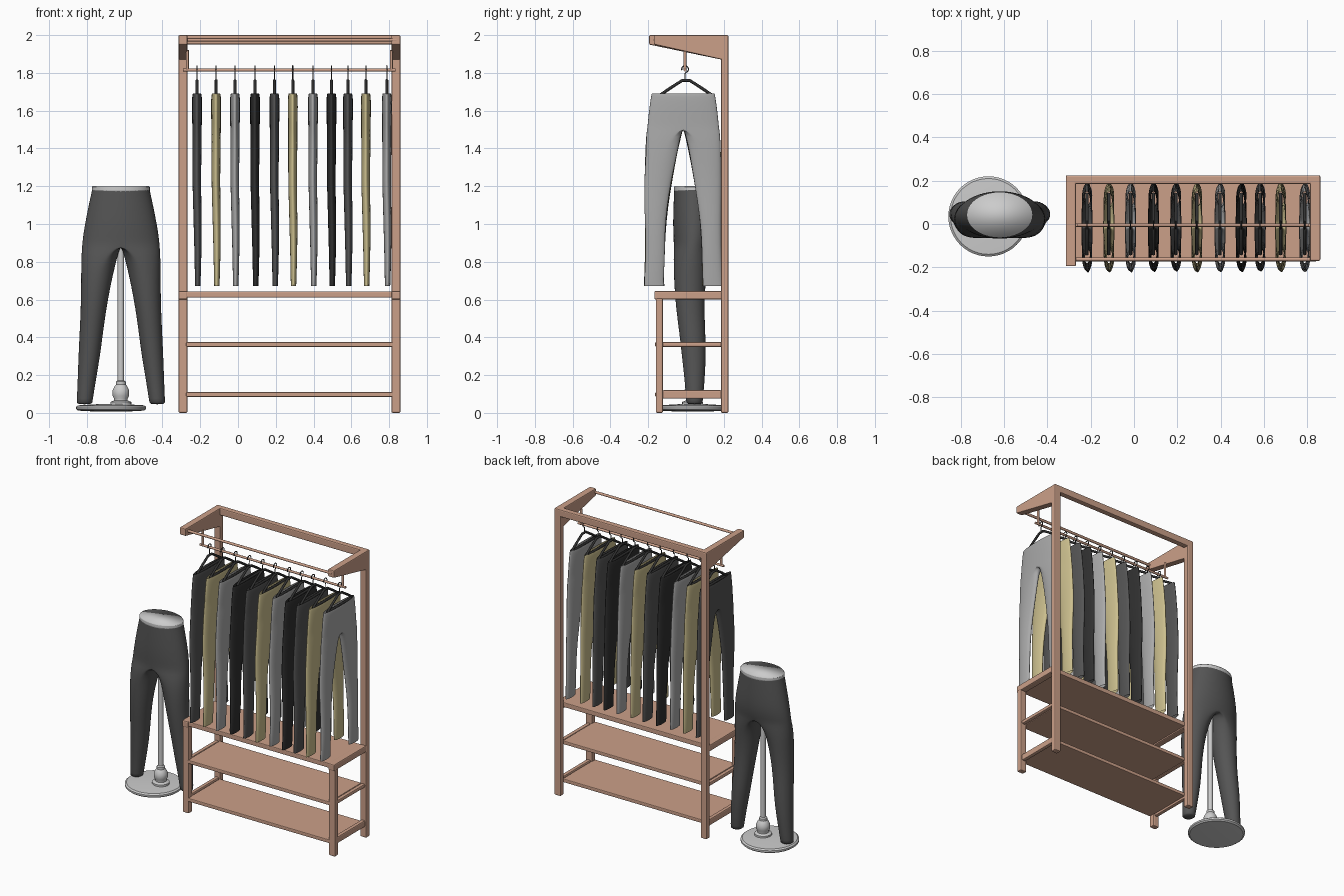
import bpy, bmesh, math, random
from mathutils import Vector

if "Cube" in bpy.data.objects:
    bpy.data.objects.remove(bpy.data.objects["Cube"])

random.seed(4)
scene = bpy.context.scene


def mat(name, r, g, b):
    m = bpy.data.materials.new(name)
    m.diffuse_color = (r, g, b, 1)
    m.use_nodes = True
    m.node_tree.nodes["Principled BSDF"].inputs["Base Color"].default_value = m.diffuse_color
    return m


WOOD = mat("wood", .60, .35, .25)
DARK = mat("charcoal_cloth", .09, .09, .09)
BLACK = mat("black_cloth", .03, .03, .03)
GREY = mat("grey_cloth", .40, .40, .40)
KHAKI = mat("khaki_cloth", .60, .52, .27)


def add(name, mesh, material=None, loc=(0, 0, 0)):
    ob = bpy.data.objects.new(name, mesh)
    scene.collection.objects.link(ob)
    ob.location = loc
    if material:
        mesh.materials.clear()
        mesh.materials.append(material)
    return ob


def finish(bm, name, material=None, smooth=False):
    bmesh.ops.recalc_face_normals(bm, faces=bm.faces)
    for f in bm.faces:
        f.smooth = smooth
    me = bpy.data.meshes.new(name)
    bm.to_mesh(me)
    bm.free()
    return add(name, me, material)


def soften(ob, w):
    b = ob.modifiers.new("bevel", 'BEVEL')
    b.width, b.segments = w, 2


def box(name, x0, x1, y0, y1, z0, z1, w=.007):
    bm = bmesh.new()
    bmesh.ops.create_cube(bm, size=1)
    for v in bm.verts:
        v.co = ((x0 + x1) / 2 + v.co.x * (x1 - x0), (y0 + y1) / 2 + v.co.y * (y1 - y0),
                (z0 + z1) / 2 + v.co.z * (z1 - z0))
    soften(finish(bm, name, WOOD), w)


def tube_mesh(name, paths, radius):
    cu = bpy.data.curves.new(name, 'CURVE')
    cu.dimensions = '3D'
    cu.bevel_depth, cu.bevel_resolution, cu.use_fill_caps = radius, 2, True
    for pts in paths:
        s = cu.splines.new('POLY')
        s.points.add(len(pts) - 1)
        for p, q in zip(s.points, pts):
            p.co = (*q, 1)
    ob = add(name, cu)
    bpy.context.view_layer.update()
    me = bpy.data.meshes.new_from_object(ob.evaluated_get(bpy.context.evaluated_depsgraph_get()))
    bpy.data.objects.remove(ob)
    for p in me.polygons:
        p.use_smooth = len(p.vertices) == 4
    return me


def lathe(name, profile, loc, n=40):
    bm = bmesh.new()
    rings = [[bm.verts.new((r * math.cos(2 * math.pi * k / n), r * math.sin(2 * math.pi * k / n), z))
              for k in range(n)] for r, z in profile]
    for a, b in zip(rings, rings[1:]):
        for k in range(n):
            bm.faces.new((a[k], a[(k + 1) % n], b[(k + 1) % n], b[k]))
    bm.faces.new(rings[0])
    bm.faces.new(rings[-1])
    ob = finish(bm, name, None)
    ob.location = loc
    return ob


def trousers(name, rings, material, jitter=0, cap=False, n=24):
    """Two mirrored legs; ring = z, inner edge, outer edge, depth centre, half depth, roundness.
    Roundness 0 is a half ellipse closed on the centre plane (above the crotch)."""
    bm = bmesh.new()
    for s in (-1, 1):
        loops = []
        for z, i, o, vc, d, b in rings:
            m = i + (o - i) * b / 2
            j = random.uniform(-jitter, jitter) if b else 0
            lp = []
            for k in range(n):
                a = 2 * math.pi * k / n
                c = math.cos(a)
                if abs(c) < 1e-6:
                    c = 0
                u = m + c * ((o - m) if c > 0 else (m - i))
                lp.append(bm.verts.new((s * (u + j), vc + d * math.sin(a), z)))
            loops.append(lp)
        for r in range(len(rings) - 1):
            for k in range(n):
                inner = math.cos(2 * math.pi * (k + .5) / n) < 0
                if inner and rings[r][5] == 0 and rings[r + 1][5] == 0:
                    continue
                k2 = (k + 1) % n
                bm.faces.new((loops[r][k], loops[r][k2], loops[r + 1][k2], loops[r + 1][k]))
        if cap:
            bm.faces.new(loops[-1])
    bmesh.ops.delete(bm, geom=[v for v in bm.verts if not v.link_faces], context='VERTS')
    bmesh.ops.remove_doubles(bm, verts=bm.verts, dist=1e-5)
    ob = finish(bm, name, material, True)
    ob.modifiers.new("subdivision", 'SUBSURF').levels = 1
    return ob


# Rack: posts, side rails and arms
XL, XR = -.315, .86
for side, x0, x1, front in (("left", XL, -.268, -.195), ("right", .812, XR, -.17)):
    box(side + "_back_post", x0, x1, .185, .225, 0, 2)
    box(side + "_front_post", x0, x1, -.16, -.122, 0, .61)
    box(side + "_top_shelf_rail", x0, x1, -.168, .19, .60, .645)
    box(side + "_middle_rail", x0 + .01, x1 - .01, -.125, .19, .35, .375)
    box(side + "_bottom_rail", x0 + .01, x1 - .01, -.125, .19, .075, .12)
    bm = bmesh.new()
    f = bm.faces.new([bm.verts.new((x0, y, z)) for y, z in
                      ((front, 2), (.222, 2), (.222, 1.87), (.19, 1.87), (front, 1.95))])
    ext = bmesh.ops.extrude_face_region(bm, geom=[f])['geom']
    bmesh.ops.translate(bm, vec=(x1 - x0, 0, 0),
                        verts=[e for e in ext if isinstance(e, bmesh.types.BMVert)])
    soften(finish(bm, side + "_top_arm", WOOD), .006)

# Back beam and shelves
box("back_beam", XL, XR, .185, .225, 1.95, 2)
for name, z0, z1 in (("top", .61, .643), ("middle", .35, .375), ("bottom", .085, .11)):
    box(name + "_shelf", -.275, .82, -.163, .19, z0, z1, .005)

# Front rod and hanging rod with end droppers
add("front_rod", tube_mesh("front_rod", [[(-.29, -.163, 1.975), (.84, -.163, 1.975)]], .009), WOOD)
add("hanging_rod", tube_mesh("hanging_rod", [
    [(-.29, -.005, 1.815), (.835, -.005, 1.815)],
    [(-.268, -.005, 1.815), (-.268, -.005, 1.92)],
    [(.812, -.005, 1.815), (.812, -.005, 1.92)]], .008), WOOD)

# Hangers and hanging trousers
hook = [(0, .018 * math.cos(a), 1.82 + .018 * math.sin(a))
        for a in [math.radians(200 - 24 * k) for k in range(12)]]
hook_mesh = tube_mesh("hook", [hook + [(0, 0, 1.797), (0, 0, 1.76)]], .003)
hanger_mesh = tube_mesh("hanger", [
    [(0, -.14, 1.68), (0, -.09, 1.715), (0, -.02, 1.76), (0, .02, 1.76), (0, .09, 1.715), (0, .14, 1.68)],
    [(0, -.135, 1.682), (0, .135, 1.682)]], .008)
hanging = [(1.69, 0, .168, 0, .022, 0), (1.68, 0, .171, 0, .026, 0), (1.62, 0, .180, 0, .027, 0),
           (1.56, 0, .187, 0, .026, 0), (1.51, 0, .191, 0, .025, 0), (1.47, .011, .195, 0, .025, .5),
           (1.38, .032, .199, 0, .024, .9), (1.23, .06, .205, .002, .023, 1),
           (1.08, .083, .203, -.002, .022, 1), (.96, .095, .199, -.004, .021, 1),
           (.82, .099, .201, -.005, .018, 1), (.69, .102, .206, -.004, .015, 1),
           (.672, .102, .207, -.004, .014, 1)]
spots = (-.217, -.116, -.016, .09, .193, .29, .397, .495, .582, .677, .788)
cloth = (DARK, KHAKI, GREY, BLACK)
for k, x in enumerate(spots):
    add(f"hanger_{k + 1}", hanger_mesh, BLACK, (x, 0, 0))
    add(f"hanger_hook_{k + 1}", hook_mesh, BLACK, (x, -.005, 0))
    t = trousers(f"hanging_trousers_{k + 1}", hanging, cloth[k % 4], .003)
    t.rotation_euler.z = math.pi / 2
    t.location = (x, -.015, 0)

# Leg mannequin wearing trousers
body = [(1.188, 0, .153, .042, .105, 0), (1.17, 0, .156, .042, .106, 0), (1.1, 0, .172, .042, .109, 0),
        (1.0, 0, .192, .042, .112, 0), (.93, 0, .203, .04, .107, 0), (.885, 0, .207, .035, .1, 0),
        (.85, .012, .209, .03, .096, .5), (.78, .03, .211, .024, .09, .9), (.68, .053, .211, .02, .083, 1),
        (.55, .077, .213, .022, .075, 1), (.42, .095, .219, .034, .069, 1), (.3, .11, .225, .042, .064, 1),
        (.17, .133, .229, .046, .053, 1), (.06, .15, .234, .045, .044, 1), (.045, .151, .234, .045, .043, 1)]
trousers("mannequin_legs", body, DARK, 0, True).location.x = -.62
lid = lathe("mannequin_waist_cap", [(.98, 1.17), (1, 1.18), (1, 1.195), (.98, 1.2)], (-.62, .042, 0))
lid.scale = (.153, .106, 1)

# Mannequin stand
lathe("stand_base", [(.1, .008), (.175, .012), (.185, .02), (.185, .032), (.175, .04), (.06, .047)],
      (-.672, .035, 0), 48)
lathe("stand_collar", [(.055, .04), (.055, .058), (.036, .066), (.036, .076), (.044, .09), (.044, .12),
                       (.034, .14), (.026, .15), (.026, .165), (.017, .172)], (-.62, .035, 0))
lathe("stand_pole", [(.017, .16), (.017, .95)], (-.62, .035, 0), 24)

# Smooth the turned parts
for ob in scene.objects:
    ob.select_set(ob.name.startswith(("stand", "mannequin_waist")))
    if ob.select_get():
        bpy.context.view_layer.objects.active = ob
bpy.ops.object.shade_smooth_by_angle(angle=math.radians(35))
